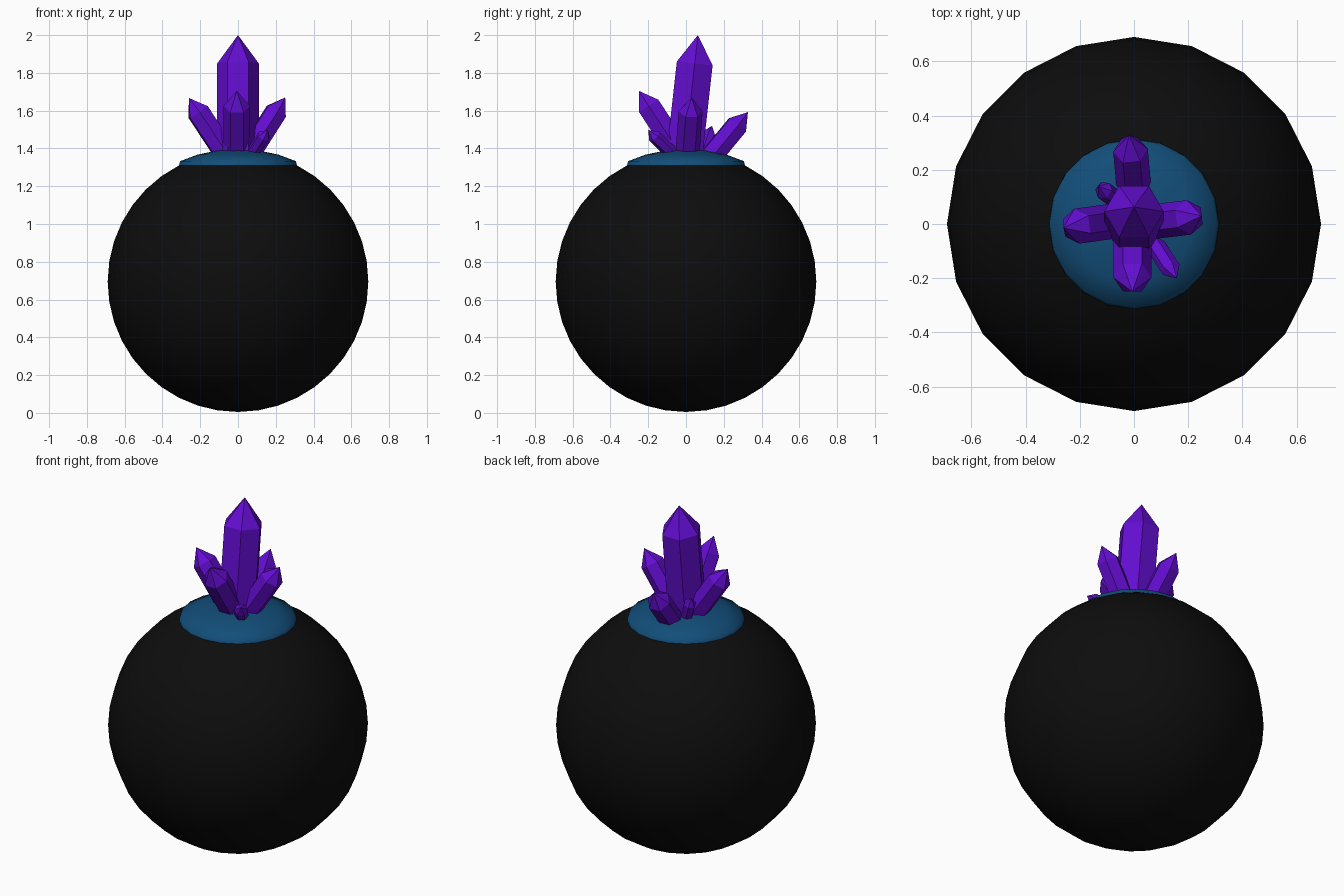
import bpy, bmesh, math
from mathutils import Vector

if "Cube" in bpy.data.objects:
    bpy.data.objects.remove(bpy.data.objects["Cube"])


def material(name, rgb):
    m = bpy.data.materials.new(name)
    m.diffuse_color = (*rgb, 1)
    m.use_nodes = True
    m.node_tree.nodes["Principled BSDF"].inputs["Base Color"].default_value = m.diffuse_color
    return m


BLACK = material("black", (0.004, 0.004, 0.004))
BLUE = material("deep blue", (0.006, 0.075, 0.19))
PURPLE = material("purple", (0.125, 0.004, 0.64))


def add_object(name, bm, mat, smooth):
    bmesh.ops.recalc_face_normals(bm, faces=bm.faces)
    for f in bm.faces:
        f.smooth = smooth
    me = bpy.data.meshes.new(name)
    bm.to_mesh(me)
    bm.free()
    me.materials.append(mat)
    ob = bpy.data.objects.new(name, me)
    bpy.context.collection.objects.link(ob)
    return ob


def lathe(name, profile, mat, sides=20):
    """Spin (radius, z) points about z; the last point may be a pole."""
    bm = bmesh.new()
    vs = [bm.verts.new((r, 0, z)) for r, z in profile]
    es = [bm.edges.new(p) for p in zip(vs, vs[1:])]
    bmesh.ops.spin(bm, geom=vs + es, cent=(0, 0, 0), axis=(0, 0, 1),
                   angle=2 * math.pi, steps=sides)
    bmesh.ops.remove_doubles(bm, verts=bm.verts, dist=0.0005)
    return add_object(name, bm, mat, True)


# Round body: sphere of 20 x 20, open where the cap sits
R, CZ = 0.69, 0.695
body = [(R * math.sin(math.radians(9 * i)), CZ + R * math.cos(math.radians(9 * i)))
        for i in range(3, 21)]
lathe("body", body, BLACK)

# Slightly raised blue cap
lathe("cap", [(0.313, 1.308), (0.306, 1.333), (0.215, 1.367),
              (0.11, 1.389), (0, 1.397)], BLUE)


def crystal(name, base, tip, r):
    """Six-sided prism with a pointed end, along base -> tip."""
    base, tip = Vector(base), Vector(tip)
    d = (tip - base).normalized()
    u = Vector((0, 0, 1)).cross(d).normalized()
    v = d.cross(u)
    shoulder = tip - d * r * 1.37
    bm = bmesh.new()
    rings = []
    for c in (base, shoulder):
        rings.append([bm.verts.new(c + r * (u * math.cos(a) + v * math.sin(a)))
                      for a in (k * math.pi / 3 for k in range(6))])
    top = bm.verts.new(tip)
    lo, hi = rings
    for i in range(6):
        j = (i + 1) % 6
        bm.faces.new((lo[i], lo[j], hi[j], hi[i]))
        bm.faces.new((hi[i], hi[j], top))
    bm.faces.new(lo[::-1])
    add_object(name, bm, PURPLE, False)


# Crystal cluster
crystal("main_crystal", (0, -0.012, 1.33), (0, 0.063, 2.0), 0.11)
crystal("left_crystal", (-0.045, 0.015, 1.34), (-0.26, -0.015, 1.667), 0.065)
crystal("right_crystal", (0.04, 0.005, 1.34), (0.25, 0.03, 1.67), 0.064)
crystal("front_crystal", (-0.006, -0.01, 1.34), (-0.006, -0.25, 1.705), 0.07)
crystal("back_crystal", (0.003, 0.095, 1.31), (-0.018, 0.328, 1.592), 0.064)
crystal("small_front_crystal", (0.06, -0.05, 1.35), (0.158, -0.2, 1.497), 0.036)
crystal("small_back_crystal", (-0.06, 0.085, 1.36), (-0.13, 0.138, 1.52), 0.034)
